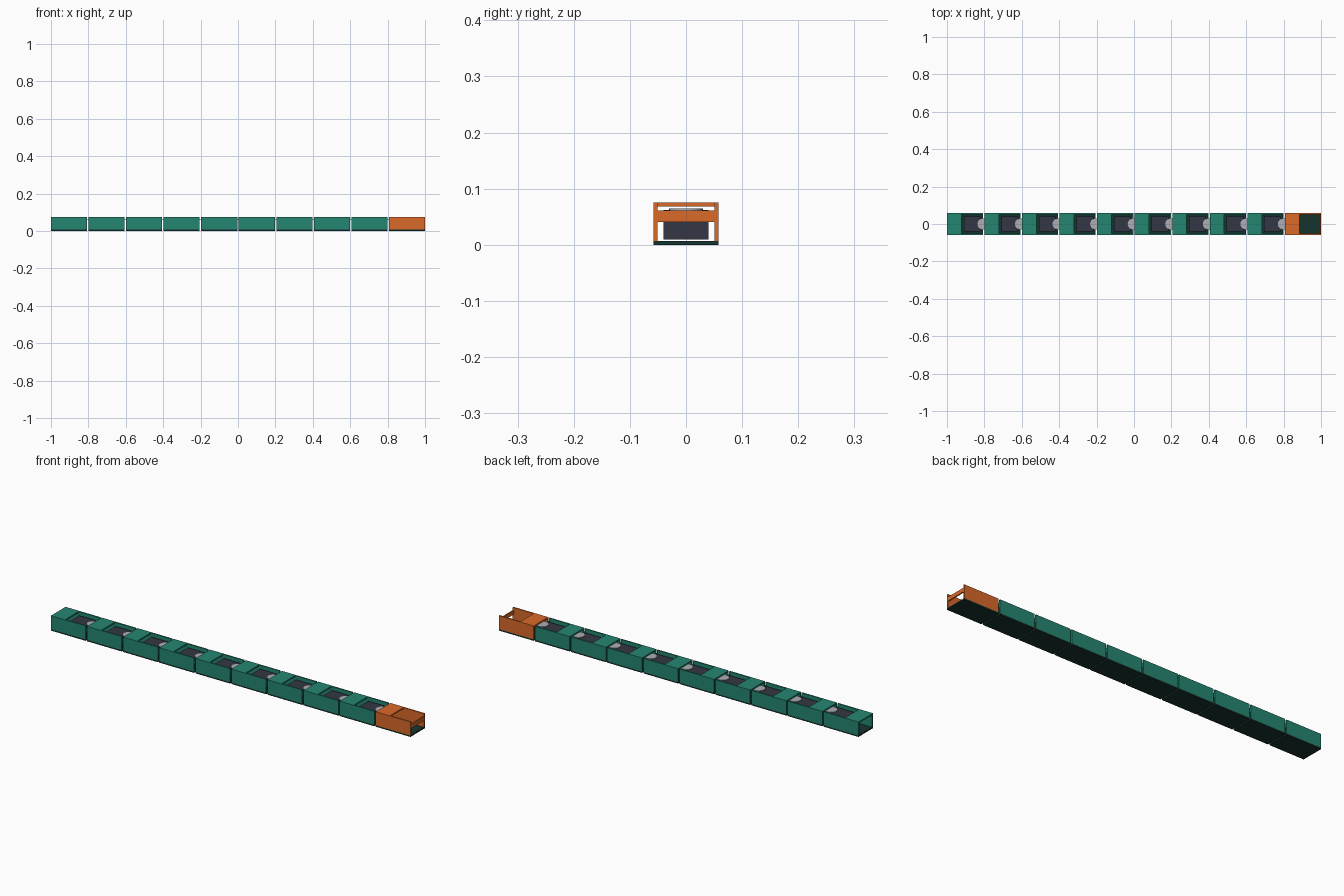
import bpy
import bmesh
from mathutils import Matrix, Vector

if "Cube" in bpy.data.objects:
    bpy.data.objects.remove(bpy.data.objects["Cube"])


def material(name, rgb):
    m = bpy.data.materials.new(name)
    m.diffuse_color = (*rgb, 1)
    m.use_nodes = True
    m.node_tree.nodes["Principled BSDF"].inputs["Base Color"].default_value = m.diffuse_color
    return m


GREEN = material("green_shell", (0.018, 0.24, 0.165))
ORANGE = material("orange_shell", (0.70, 0.14, 0.022))
BASE = material("dark_base", (0.008, 0.034, 0.028))
SERVO = material("dark_motor", (0.034, 0.038, 0.056))
METAL = material("light_metal", (0.42, 0.43, 0.46))


def finish(name, bm, mat):
    mesh = bpy.data.meshes.new(name)
    bm.to_mesh(mesh)
    bm.free()
    mesh.materials.append(mat)
    ob = bpy.data.objects.new(name, mesh)
    bpy.context.collection.objects.link(ob)
    return ob


def box(name, lo, hi, mat):
    lo, hi = Vector(lo), Vector(hi)
    bm = bmesh.new()
    bmesh.ops.create_cube(bm, size=1, matrix=Matrix.Translation((lo + hi) / 2)
                          @ Matrix.Diagonal((*(hi - lo), 1)))
    return finish(name, bm, mat)


def disc(name, x, z0, z1, r, mat):
    bm = bmesh.new()
    bmesh.ops.create_cone(bm, cap_ends=True, segments=24, radius1=r, radius2=r,
                          depth=z1 - z0,
                          matrix=Matrix.Translation((x, 0, (z0 + z1) / 2)))
    ob = finish(name, bm, mat)
    for p in ob.data.polygons:
        p.use_smooth = len(p.vertices) == 4
    return ob


COUNT, LENGTH = 10, 0.193
PITCH = (2 - LENGTH) / (COUNT - 1)
W, H, T = 0.058, 0.075, 0.007   # half width, height, sheet thickness

for i in range(COUNT):
    x = -1 + i * PITCH
    end = x + LENGTH
    head = i == COUNT - 1
    shell = ORANGE if head else GREEN
    # open channel: floor, two walls, rear top plate, front cross bar
    box(f"base_plate_{i}", (x, -W, 0), (end, W, T), BASE)
    for side, y in (("right", -W), ("left", W - T)):
        box(f"side_wall_{side}_{i}", (x, y, T), (end, y + T, H), shell)
    box(f"top_plate_{i}", (x, -W + T, H - T), (x + 0.077, W - T, H), shell)
    box(f"cross_bar_{i}", (end - 0.006, -W + T, 0.041), (end, W - T, 0.061), shell)
    if not head:
        # motor and the joint disc linking to the next segment
        box(f"joint_motor_{i}", (x + 0.09, -0.04, 0.009), (x + 0.18, 0.04, 0.062), SERVO)
        disc(f"joint_disc_{i}", x + 0.193, 0.061, 0.065, 0.03, METAL)
